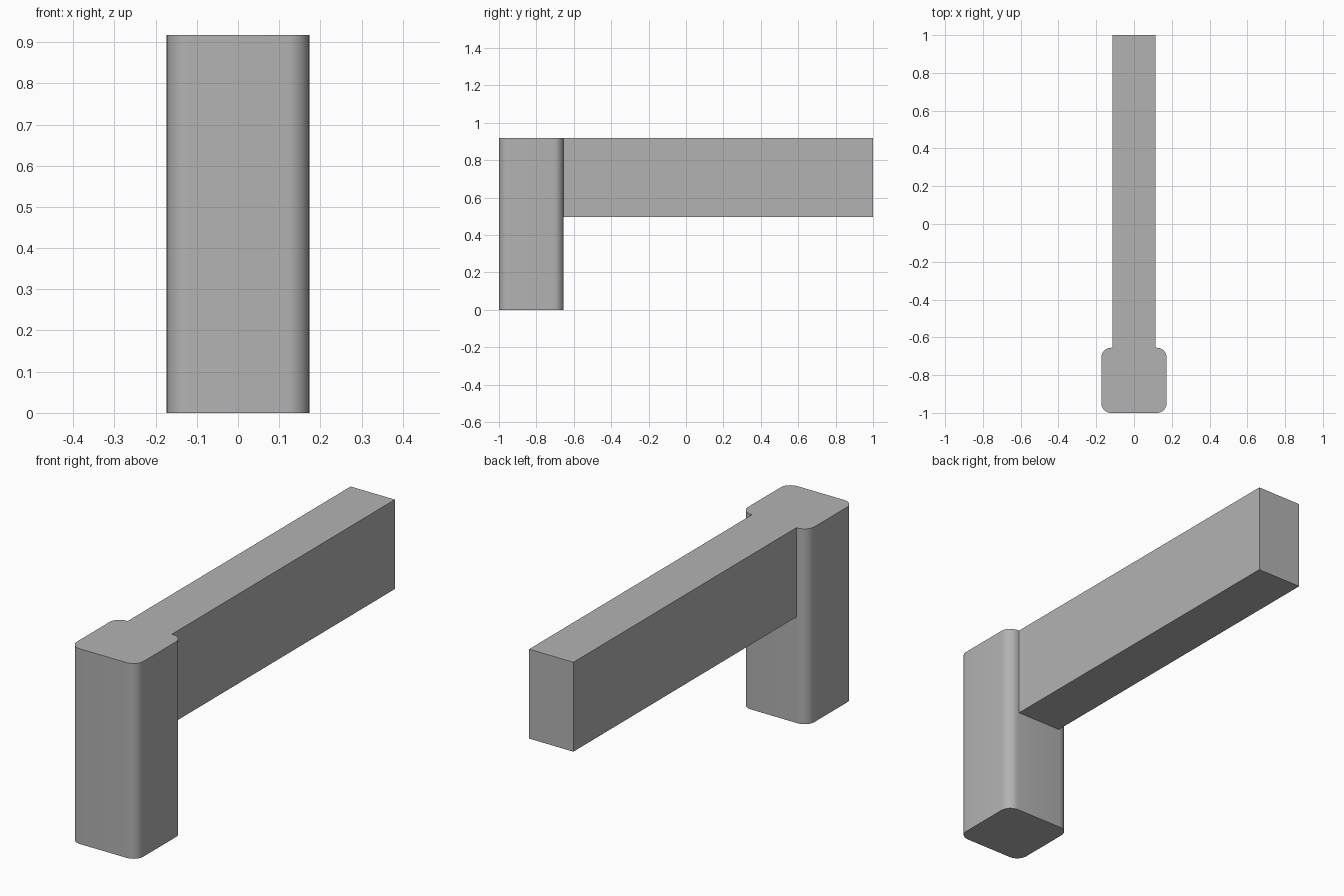
import bpy
import bmesh
from math import radians

cube = bpy.data.objects.get("Cube")
if cube:
    bpy.data.objects.remove(cube, do_unlink=True)

# Plain grey finish
grey = bpy.data.materials.new("grey")
grey.use_nodes = True
colour = (0.45, 0.45, 0.45, 1)
grey.diffuse_color = colour
grey.node_tree.nodes["Principled BSDF"].inputs["Base Color"].default_value = colour


def block(name, low, high, corner=0):
    """Box between two corners, with optional rounded upright edges."""
    bm = bmesh.new()
    bmesh.ops.create_cube(bm, size=1)
    for v in bm.verts:
        v.co = [h if c > 0 else l for c, l, h in zip(v.co, low, high)]
    if corner:
        upright = [e for e in bm.edges
                   if abs(e.verts[0].co.z - e.verts[1].co.z) > 0.1]
        bmesh.ops.bevel(bm, geom=upright, offset=corner, segments=8,
                        profile=0.5, affect='EDGES')
    mesh = bpy.data.meshes.new(name)
    bm.to_mesh(mesh)
    bm.free()
    mesh.materials.append(grey)
    obj = bpy.data.objects.new(name, mesh)
    bpy.context.collection.objects.link(obj)
    return obj


TOP = 0.917
JOINT = -0.655  # back face of the post, where the beam starts

# Upright post with rounded corners
post = block("post", (-0.173, -1, 0), (0.173, JOINT, TOP), corner=0.052)
bpy.ops.object.select_all(action='DESELECT')
bpy.context.view_layer.objects.active = post
post.select_set(True)
bpy.ops.object.shade_smooth_by_angle(angle=radians(30))

# Sharp-edged beam, flush with the top of the post
block("beam", (-0.115, JOINT, 0.497), (0.115, 1, TOP))
